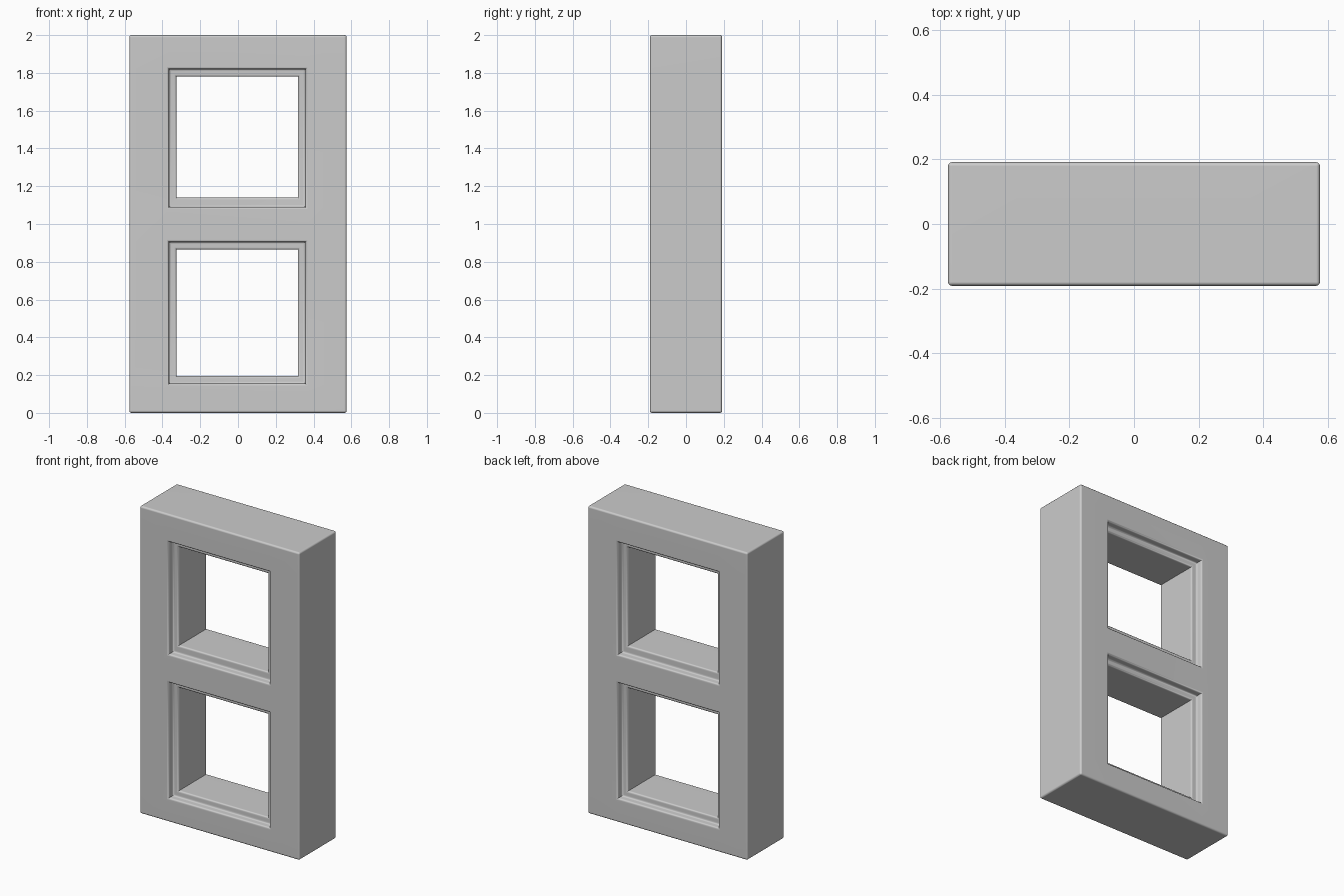
import bpy, bmesh, math

if "Cube" in bpy.data.objects:
    bpy.data.objects.remove(bpy.data.objects["Cube"])

# Overall half depth, and depth of the rebate around each opening
D, STEP = 0.191, 0.045
xs = [-0.575, -0.365, 0.357, 0.575]
zs = [0.0, 0.155, 0.905, 1.09, 1.82, 2.0]
# Inner openings: x0, x1, z0, z1, keyed by grid row
openings = {1: (-0.325, 0.317, 0.195, 0.865), 3: (-0.325, 0.317, 1.14, 1.78)}

bm = bmesh.new()


def quad(*pts):
    bm.faces.new([bm.verts.new(p) for p in pts])


def ring(rect, y):
    x0, x1, z0, z1 = rect
    return [(x0, y, z0), (x1, y, z0), (x1, y, z1), (x0, y, z1)]


def bridge(a, b):
    for i in range(4):
        j = (i + 1) % 4
        quad(a[i], a[j], b[j], b[i])


# Front and back faces with two holes
for y in (-D, D):
    for i in range(3):
        for k in range(5):
            if not (i == 1 and k in openings):
                quad(*ring((xs[i], xs[i + 1], zs[k], zs[k + 1]), y))

# Outer sides
for x in (xs[0], xs[-1]):
    for z0, z1 in zip(zs, zs[1:]):
        quad((x, -D, z0), (x, D, z0), (x, D, z1), (x, -D, z1))
for z in (zs[0], zs[-1]):
    for x0, x1 in zip(xs, xs[1:]):
        quad((x0, -D, z), (x1, -D, z), (x1, D, z), (x0, D, z))

# Stepped tunnel through each opening
for k, inner in openings.items():
    outer = (xs[1], xs[2], zs[k], zs[k + 1])
    r = D - STEP
    loops = [ring(outer, -D), ring(outer, -r), ring(inner, -r),
             ring(inner, r), ring(outer, r), ring(outer, D)]
    for a, b in zip(loops, loops[1:]):
        bridge(a, b)

bmesh.ops.remove_doubles(bm, verts=bm.verts, dist=1e-5)
bmesh.ops.recalc_face_normals(bm, faces=bm.faces)


# Soften the edges, keeping the inside corners of the openings crisp
def softened(e):
    a, b = e.verts[0].co, e.verts[1].co
    corner = abs(a.y - b.y) > 0.01 and abs(a.x) < 0.5
    return e.calc_face_angle(0) > 0.5 and not corner


bmesh.ops.bevel(bm, geom=[e for e in bm.edges if softened(e)], offset=0.012,
                offset_type='OFFSET', segments=3, profile=0.5,
                affect='EDGES', clamp_overlap=True)

mesh = bpy.data.meshes.new("window_frame")
bm.to_mesh(mesh)
bm.free()
frame = bpy.data.objects.new("window_frame", mesh)
bpy.context.collection.objects.link(frame)

bpy.context.view_layer.objects.active = frame
frame.select_set(True)
bpy.ops.object.shade_smooth_by_angle(angle=math.radians(40))
mod = frame.modifiers.new("even_normals", 'WEIGHTED_NORMAL')
mod.keep_sharp = True
